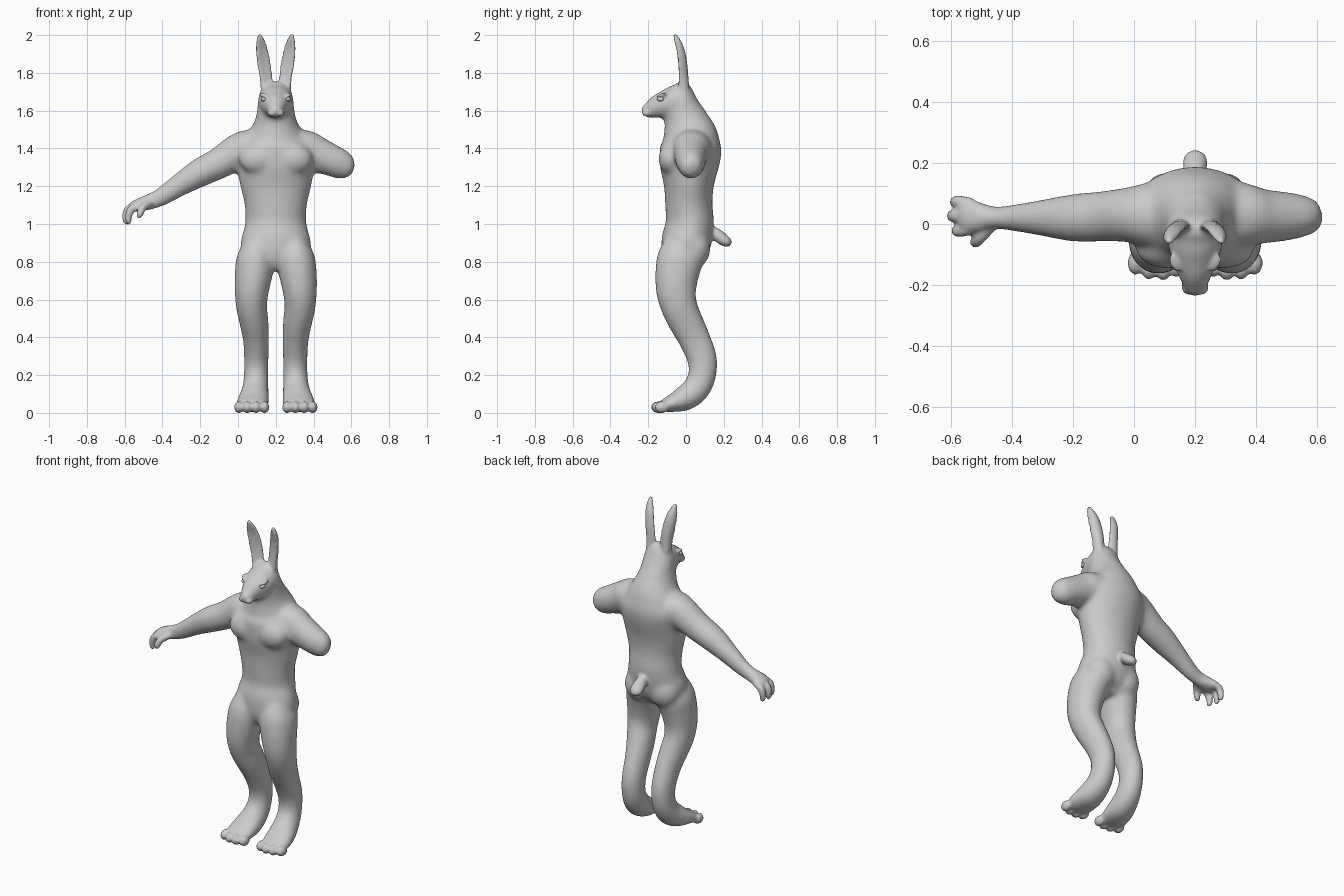
import bpy, bmesh, math
from mathutils import Vector

CX = 0.2          # body midline
STEPS, SIDES = 4, 28


def spline(p, i, u):
    a, b, c, d = p[max(i - 1, 0)], p[i], p[i + 1], p[min(i + 2, len(p) - 1)]
    return [0.5 * (2 * q + (r - o) * u + (2 * o - 5 * q + 4 * r - s) * u * u
                   + (3 * q - o - 3 * r + s) * u ** 3) for o, q, r, s in zip(a, b, c, d)]


def loft(name, rings, side=(1, 0, 0), mirror=1, cup=0.0):
    """Smooth tube through rings (x from midline, y, z, half width, half depth)."""
    pts = [spline(rings, i, k / STEPS) for i in range(len(rings) - 1) for k in range(STEPS)]
    pts.append(list(rings[-1]))
    side = Vector(side).normalized()
    bm = bmesh.new()
    loops = []
    for i, p in enumerate(pts):
        c = Vector(p[:3])
        t = (Vector(pts[min(i + 1, len(pts) - 1)][:3]) - Vector(pts[max(i - 1, 0)][:3])).normalized()
        n = t.cross(side).normalized()
        w = n.cross(t)
        ring = []
        for k in range(SIDES):
            a = 2 * math.pi * k / SIDES
            v = c + w * (p[3] * math.cos(a)) + n * (p[4] * math.sin(a) + cup * p[3] * math.cos(a) ** 2)
            ring.append(bm.verts.new((CX + mirror * v.x, v.y, v.z)))
        loops.append(ring)
    for r0, r1 in zip(loops, loops[1:]):
        for k in range(SIDES):
            j = (k + 1) % SIDES
            bm.faces.new((r0[k], r0[j], r1[j], r1[k]))
    bm.faces.new(loops[0])
    bm.faces.new(loops[-1])
    bmesh.ops.recalc_face_normals(bm, faces=bm.faces)
    me = bpy.data.meshes.new(name)
    bm.to_mesh(me)
    bm.free()
    ob = bpy.data.objects.new(name, me)
    bpy.context.collection.objects.link(ob)
    return ob


def ball(name, loc, size, rot=(0, 0, 0)):
    bpy.ops.mesh.primitive_uv_sphere_add(segments=24, ring_count=14, rotation=rot,
                                         location=(CX + loc[0], loc[1], loc[2]))
    ob = bpy.context.object
    ob.name = name
    ob.scale = size
    return ob


def fuse(name, parts, voxel, iterations):
    """Join parts into one skin, then blend the seams."""
    bpy.ops.object.select_all(action='DESELECT')
    for o in parts:
        o.select_set(True)
    bpy.context.view_layer.objects.active = parts[0]
    bpy.ops.object.join()
    ob = bpy.context.object
    ob.name = name
    m = ob.modifiers.new("skin", 'REMESH')
    m.mode = 'VOXEL'
    m.voxel_size = voxel
    s = ob.modifiers.new("blend", 'SMOOTH')
    s.factor = 0.5
    s.iterations = iterations
    bpy.ops.object.convert(target='MESH')
    return bpy.context.object


# torso and neck
core = [loft("torso", [
    (0, -.02, .76, .10, .07), (0, -.02, .82, .17, .11), (0, 0, .90, .187, .132),
    (0, .02, 1.0, .163, .128), (0, .015, 1.1, .165, .125), (0, .015, 1.2, .188, .132),
    (0, .017, 1.3, .205, .155), (0, .024, 1.39, .215, .164), (0, .024, 1.45, .175, .15),
    (0, .014, 1.5, .135, .137), (0, 0, 1.55, .11, .118), (0, -.014, 1.6, .099, .105),
    (0, -.02, 1.66, .094, .08), (0, -.018, 1.72, .078, .05), (0, -.015, 1.755, .045, .02)])]

# head and snout
core.append(loft("head", [
    (0, .01, 1.665, .06, .06), (0, -.04, 1.655, .09, .085), (0, -.10, 1.635, .083, .078),
    (0, -.15, 1.622, .063, .064), (0, -.195, 1.604, .044, .045), (0, -.225, 1.6, .03, .031),
    (0, -.24, 1.6, .012, .014)]))

# legs, chest and buttocks
for s in (-1, 1):
    core.append(loft("leg", [
        (.10, -.01, .90, .07, .10), (.105, -.03, .82, .102, .122), (.118, -.048, .73, .10, .116),
        (.128, -.052, .64, .09, .106), (.128, -.035, .56, .082, .097), (.115, 0, .48, .077, .092),
        (.105, .045, .39, .069, .085), (.103, .084, .29, .065, .08), (.104, .086, .20, .065, .074),
        (.108, .052, .125, .071, .073), (.116, -.01, .076, .082, .067), (.124, -.075, .05, .087, .047),
        (.126, -.12, .038, .082, .034), (.126, -.14, .034, .06, .02)], mirror=s))
    core.append(ball("chest", (s * .09, -.08, 1.345), (.105, .066, .085)))
    core.append(ball("buttock", (s * .085, .04, .87), (.095, .09, .105)))

# full arm on one side, stump on the other
core.append(loft("arm", [
    (.08, .03, 1.40, .12, .10), (.16, .03, 1.393, .105, .103), (.22, .03, 1.37, .09, .095),
    (.30, .025, 1.322, .083, .083), (.40, .02, 1.272, .078, .076), (.50, .02, 1.212, .06, .062),
    (.60, .02, 1.147, .043, .05), (.66, .02, 1.12, .038, .044), (.71, .022, 1.105, .054, .038),
    (.755, .026, 1.09, .06, .03), (.775, .026, 1.078, .045, .018)], side=(0, 1, 0), mirror=-1))
core.append(loft("arm_stump", [
    (.08, .03, 1.40, .12, .10), (.16, .03, 1.393, .105, .103), (.22, .025, 1.367, .09, .096),
    (.30, .025, 1.335, .08, .084), (.355, .025, 1.31, .068, .077), (.392, .02, 1.292, .05, .055),
    (.412, .02, 1.284, .018, .022)], side=(0, 1, 0)))
body = fuse("core", core, .011, 14)

details = [body]

# ears, toes, brows
for s in (-1, 1):
    details.append(loft("ear", [
        (.05, -.01, 1.70, .033, .03), (.056, -.008, 1.78, .036, .02), (.067, -.012, 1.85, .038, .017),
        (.077, -.024, 1.92, .034, .016), (.083, -.043, 1.97, .024, .014), (.085, -.06, 2.004, .009, .009)],
        side=(.9, -.4, 0), mirror=s, cup=-.35))
    for x, y in ((.195, -.128), (.151, -.144), (.104, -.147), (.06, -.136)):
        details.append(ball("toe", (s * x, y, .03), (.026, .038, .031)))
    details.append(ball("brow", (s * .064, -.125, 1.682), (.02, .034, .01), (.25, 0, -s * .4)))
    details.append(ball("muzzle", (s * .02, -.205, 1.588), (.025, .028, .02)))

# fingers and thumb
for y, reach in ((-.022, .775), (.026, .79), (.072, .78)):
    details.append(loft("finger", [
        (.73, .026 + (y - .026) * .8, 1.095, .022, .022), (reach - .008, y, 1.075, .021, .021),
        (reach + .005, y, 1.035, .018, .018), (reach + .002, y, 1.008, .014, .014),
        (reach, y, .998, .005, .005)], side=(0, 1, 0), mirror=-1))
details.append(loft("thumb", [
    (.67, -.005, 1.11, .022, .022), (.705, -.045, 1.085, .021, .02), (.72, -.06, 1.05, .018, .018),
    (.722, -.064, 1.03, .008, .008)], side=(0, 1, 0), mirror=-1))

# tail
details.append(loft("tail", [
    (0, .11, .97, .03, .03), (0, .16, .945, .034, .033), (0, .20, .915, .04, .031),
    (0, .225, .9, .032, .024), (0, .238, .893, .01, .01)]))
body = fuse("body", details, .0075, 4)

# eyes
eyes = [ball("eye", (s * .065, -.135, 1.661), (.013, .019, .012), (0, 0, -s * .4)) for s in (-1, 1)]

for ob in [body] + eyes:
    for poly in ob.data.polygons:
        poly.use_smooth = True
